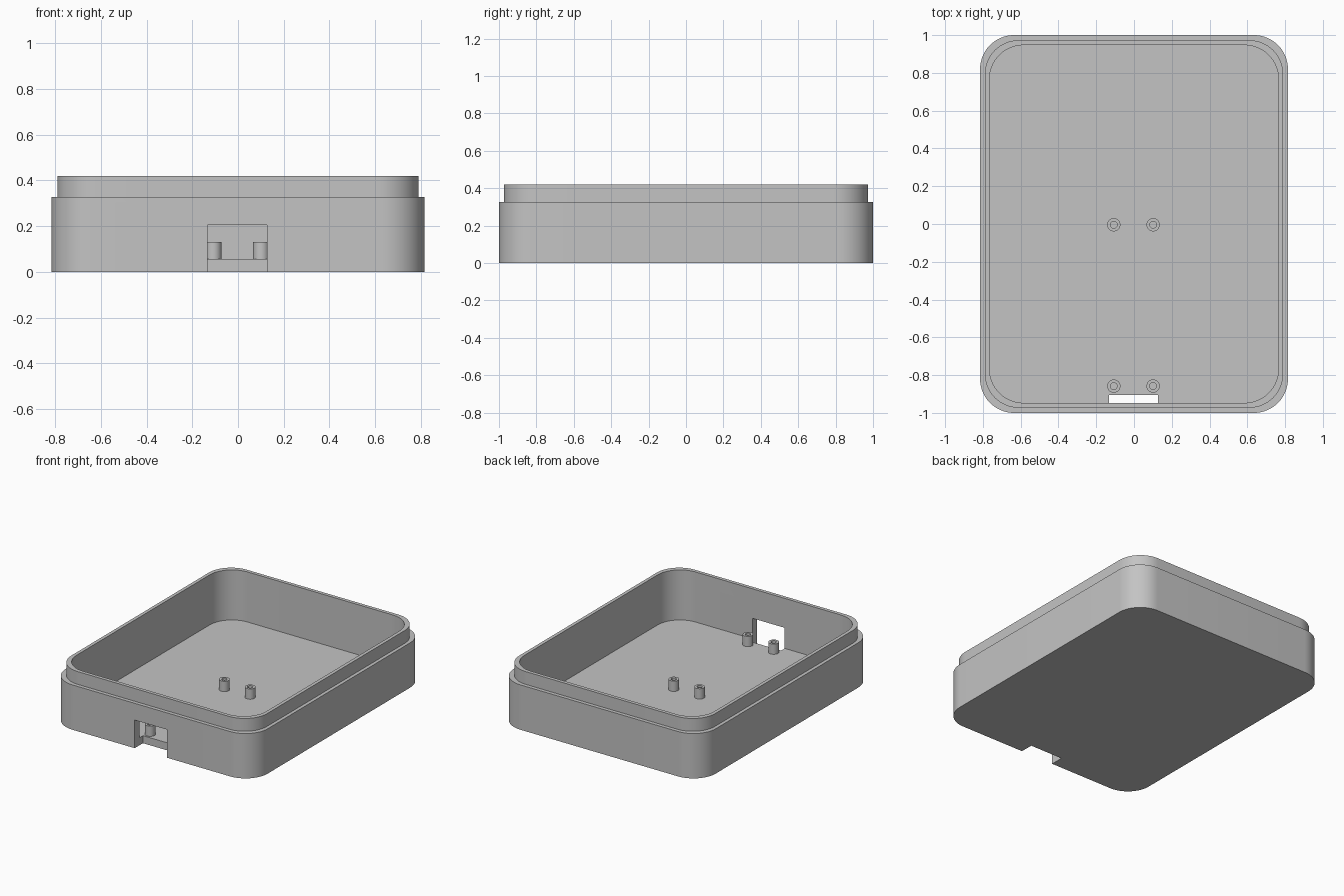
import bpy, bmesh, math
from mathutils import Matrix

if "Cube" in bpy.data.objects:
    bpy.data.objects.remove(bpy.data.objects["Cube"], do_unlink=True)

FLOOR = 0.055
CENTRE_X = -0.003

grey = bpy.data.materials.new("light_grey")
grey.use_nodes = True
colour = (0.55, 0.55, 0.55, 1)
grey.diffuse_color = colour
grey.node_tree.nodes["Principled BSDF"].inputs["Base Color"].default_value = colour


def make_object(name, bm):
    bmesh.ops.recalc_face_normals(bm, faces=bm.faces)
    mesh = bpy.data.meshes.new(name)
    bm.to_mesh(mesh)
    bm.free()
    mesh.materials.append(grey)
    obj = bpy.data.objects.new(name, mesh)
    bpy.context.collection.objects.link(obj)
    return obj


def smooth(obj):
    bpy.ops.object.select_all(action='DESELECT')
    obj.select_set(True)
    bpy.context.view_layer.objects.active = obj
    bpy.ops.object.shade_smooth_by_angle(angle=math.radians(30))


def rounded_ring(bm, half_x, half_y, z, radius=0.18, steps=16):
    """Vertices of a rounded rectangle at height z."""
    ring = []
    for i, (sx, sy) in enumerate([(1, 1), (-1, 1), (-1, -1), (1, -1)]):
        for s in range(steps + 1):
            a = (i + s / steps) * math.pi / 2
            ring.append(bm.verts.new((sx * (half_x - radius) + radius * math.cos(a),
                                      sy * (half_y - radius) + radius * math.sin(a), z)))
    return ring


def round_ring(bm, x, y, radius, z, steps=32):
    return [bm.verts.new((x + radius * math.cos(2 * math.pi * s / steps),
                          y + radius * math.sin(2 * math.pi * s / steps), z))
            for s in range(steps)]


def bridge(bm, rings):
    for a, b in zip(rings, rings[1:]):
        for i in range(len(a)):
            j = (i + 1) % len(a)
            bm.faces.new((a[i], a[j], b[j], b[i]))


# Tray: outer wall, step, raised lip, inner wall and floor
bm = bmesh.new()
sections = [(0.815, 1.0, 0), (0.815, 1.0, 0.327), (0.79, 0.973, 0.327),
            (0.79, 0.973, 0.42), (0.765, 0.947, 0.42), (0.765, 0.947, FLOOR)]
rings = [rounded_ring(bm, *s) for s in sections]
bridge(bm, rings)
bm.faces.new(rings[0])
bm.faces.new(rings[-1])
tray = make_object("tray", bm)

# Port notch through the front wall and the floor edge
bm = bmesh.new()
bmesh.ops.create_cube(bm, size=1, matrix=Matrix.Translation((CENTRE_X, -1.005, 0.0525))
                      @ Matrix.Diagonal((0.26, 0.2, 0.305, 1)))
cutter = make_object("port_cutter", bm)
cutter.hide_render = True
bpy.ops.object.select_all(action='DESELECT')
tray.select_set(True)
bpy.context.view_layer.objects.active = tray
cut = tray.modifiers.new("port_notch", 'BOOLEAN')
cut.operation = 'DIFFERENCE'
cut.solver = 'EXACT'
cut.object = cutter
bpy.ops.object.modifier_apply(modifier=cut.name)
bpy.data.objects.remove(cutter, do_unlink=True)
smooth(tray)

# Four hollow mounting posts
for row, y in (("front", -0.858), ("back", -0.004)):
    for side, dx in (("left", 0.104), ("right", -0.104)):
        bm = bmesh.new()
        bridge(bm, [round_ring(bm, CENTRE_X + dx, y, r, z) for r, z in
                    ((0.035, FLOOR), (0.035, 0.13), (0.018, 0.13), (0.018, FLOOR))])
        smooth(make_object(f"{row}_{side}_post", bm))
